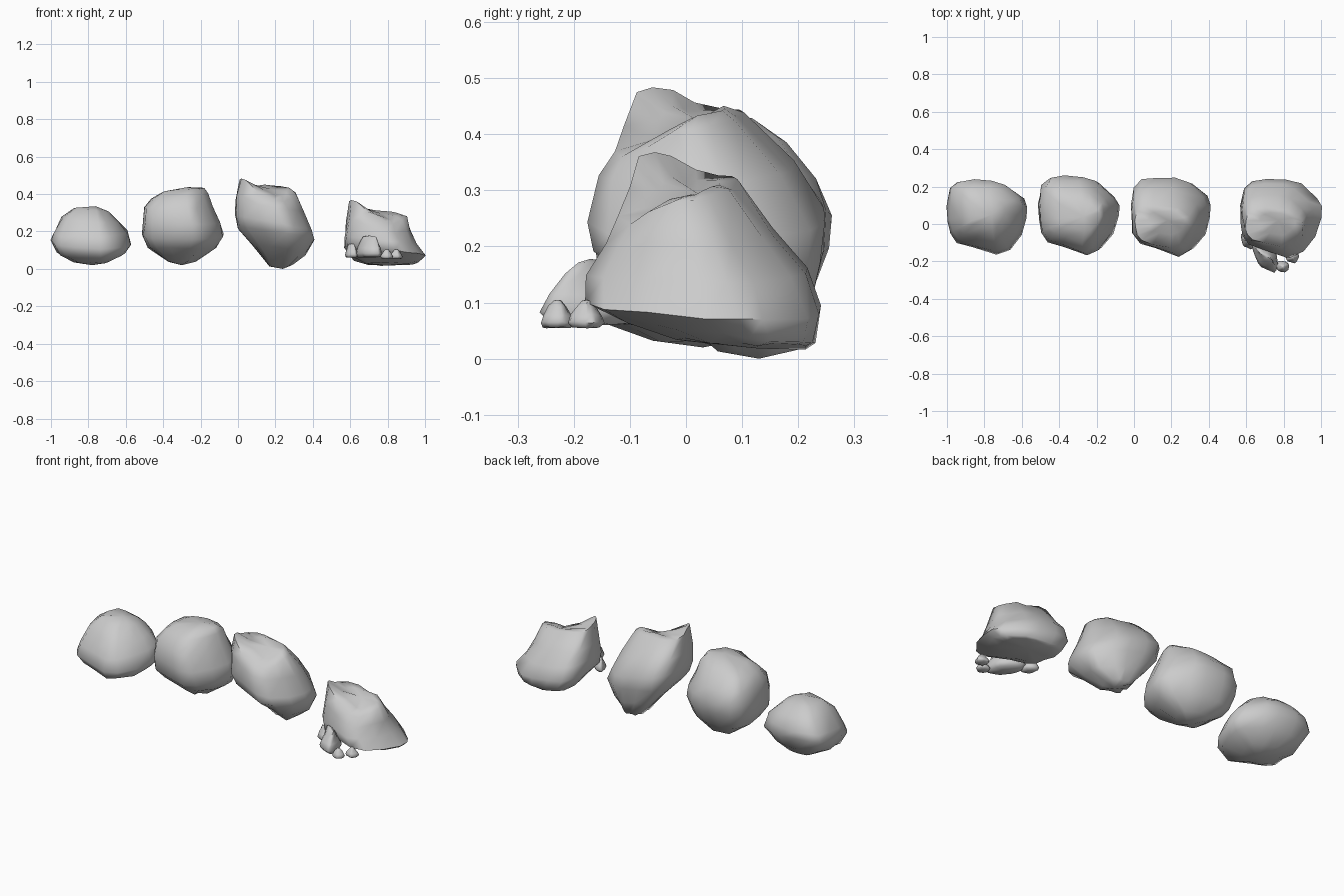
import bpy, bmesh, random
from mathutils import Vector

random.seed(4)

# plan outline of a boulder, normalised to -1..1
OUTLINE = [(1, 0), (1, .28), (.9, .5), (.5, .85), (.15, .97), (-.35, 1), (-.72, .93), (-.92, .75),
           (-1, .3), (-.98, -.1), (-.93, -.42), (-.75, -.66), (-.35, -.8), (.25, -1), (.55, -.85),
           (.85, -.48)]


def rock(name, bottom, rings, top, bumps=(), jitter=.005, skew=0):
    """Loft tilted rings (xmin, xmax, ymin, ymax, z, tilt_x, tilt_y) between two poles."""
    bm = bmesh.new()
    loops = []
    n = len(OUTLINE)
    for x0, x1, y0, y1, z, tx, ty in rings:
        loop = []
        for u, v in OUTLINE:
            p = Vector(((x0 + x1) / 2 + u * (x1 - x0) / 2 + v * skew,
                        (y0 + y1) / 2 + v * (y1 - y0) / 2, z + u * tx + v * ty))
            p += Vector([random.uniform(-jitter, jitter) for _ in range(3)])
            for bx, by, bz, r, push in bumps:
                d = (p - Vector((bx, by, bz))).length / r
                if d < 1:
                    p += Vector((0, 0, push * (1 - d * d)))
            loop.append(bm.verts.new(p))
        loops.append(loop)
    lo, hi = bm.verts.new(bottom), bm.verts.new(top)
    for i in range(n):
        j = (i + 1) % n
        bm.faces.new((lo, loops[0][j], loops[0][i]))
        bm.faces.new((hi, loops[-1][i], loops[-1][j]))
        for a, b in zip(loops, loops[1:]):
            bm.faces.new((a[i], a[j], b[j], b[i]))
    bmesh.ops.recalc_face_normals(bm, faces=bm.faces)
    me = bpy.data.meshes.new(name)
    bm.to_mesh(me)
    bm.free()
    ob = bpy.data.objects.new(name, me)
    bpy.context.collection.objects.link(ob)
    bpy.ops.object.select_all(action='DESELECT')
    ob.select_set(True)
    bpy.context.view_layer.objects.active = ob
    bpy.ops.object.shade_smooth_by_angle(angle=1.2)
    return ob


# low rounded boulder
rock("low_boulder", (-.78, .03, .02), [
    (-.88, -.69, -.06, .14, .038, 0, .005), (-.965, -.60, -.14, .20, .085, 0, .02),
    (-1, -.57, -.168, .238, .138, -.012, .03), (-.985, -.595, -.15, .235, .195, 0, .025),
    (-.94, -.635, -.10, .20, .262, -.01, .01), (-.88, -.69, -.03, .14, .315, -.008, 0)],
    (-.76, .05, .335))

# blocky boulder
rock("blocky_boulder", (-.30, .06, .02), [
    (-.38, -.22, 0, .16, .04, 0, 0), (-.48, -.12, -.10, .22, .11, 0, 0),
    (-.51, -.08, -.16, .25, .175, 0, .02), (-.508, -.10, -.17, .26, .25, 0, .01),
    (-.50, -.135, -.15, .235, .325, 0, 0), (-.46, -.16, -.10, .18, .388, .01, 0),
    (-.40, -.18, -.04, .12, .423, .01, 0)],
    (-.27, .04, .437))

# tall boulder with a raised corner and a dipped front edge
rock("tall_boulder", (.24, .13, 0), [
    (.17, .29, .05, .20, .018, 0, 0), (.08, .36, -.05, .225, .10, -.025, -.01),
    (0, .41, -.16, .25, .19, -.03, -.01), (-.02, .395, -.175, .25, .25, -.04, 0),
    (-.015, .35, -.155, .19, .34, -.03, 0), (.005, .31, -.13, .10, .42, -.015, .015),
    (.08, .27, -.06, .07, .43, -.005, .015)],
    (.18, .02, .425),
    [(.02, -.07, .44, .10, .055), (.24, -.12, .41, .10, -.04)])

# squat boulder, same crest over a wide foot
rock("squat_boulder", (.80, .13, .018), [
    (.68, .93, -.02, .215, .028, 0, -.008), (.62, .97, -.10, .232, .048, -.005, -.018),
    (.57, 1, -.18, .245, .095, -.025, -.01), (.57, .955, -.175, .215, .155, -.02, 0),
    (.58, .92, -.145, .155, .225, -.02, 0), (.595, .90, -.12, .09, .30, -.02, .01),
    (.67, .86, -.06, .06, .302, -.01, .012)],
    (.77, .02, .295),
    [(.61, -.07, .31, .10, .055), (.83, -.12, .28, .10, -.04)])

# pebbles at the foot of the squat boulder: xmin, xmax, ymin, ymax, zmin, zmax, skew
PEBBLES = [(.645, .765, -.26, -.08, .06, .178, -.03), (.575, .64, -.135, -.05, .06, .135, -.01),
           (.762, .83, -.26, -.198, .055, .105, 0), (.812, .88, -.21, -.146, .055, .105, 0)]
for k, (x0, x1, y0, y1, z0, z1, sk) in enumerate(PEBBLES):
    w, d, h = x1 - x0, y1 - y0, z1 - z0
    rings = [(x0 + w * a, x1 - w * a, y0 + d * a, y1 - d * a, z0 + h * f, 0, 0)
             for a, f in ((.1, .02), (0, .2), (.09, .46), (.25, .76), (.37, .95))]
    rock(f"pebble_{k + 1}", ((x0 + x1) / 2, (y0 + y1) / 2, z0), rings,
         ((x0 + x1) / 2, (y0 + y1) / 2, z1), jitter=.002, skew=sk)
